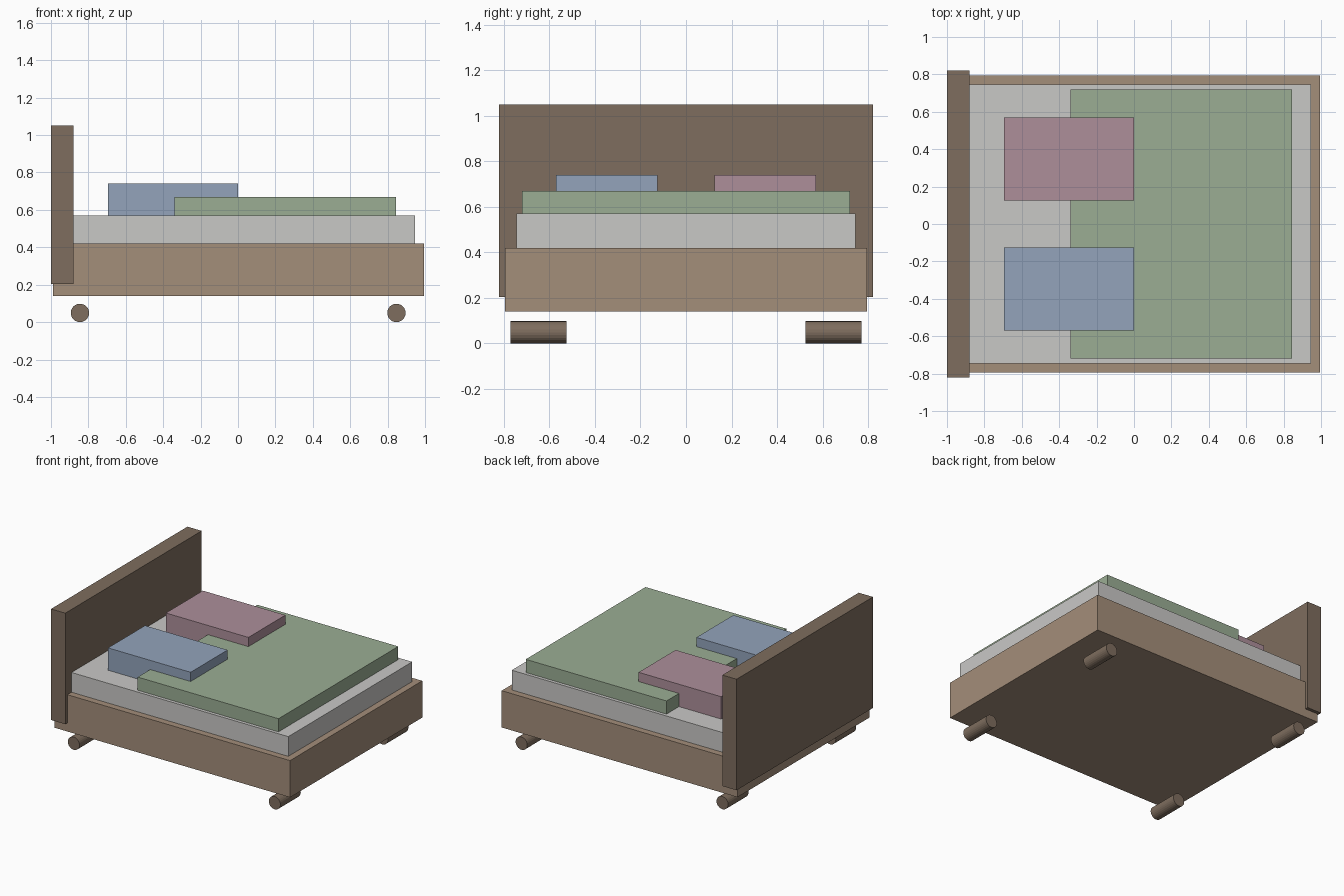
import bpy
from math import radians

cube = bpy.data.objects.get("Cube")
if cube:
    bpy.data.objects.remove(cube, do_unlink=True)


def material(name, rgb):
    """Flat material from an sRGB triple in 0-255."""
    lin = [((c / 255 + 0.055) / 1.055) ** 2.4 for c in rgb] + [1.0]
    mat = bpy.data.materials.new(name)
    mat.use_nodes = True
    mat.diffuse_color = lin
    mat.node_tree.nodes["Principled BSDF"].inputs["Base Color"].default_value = lin
    return mat


def box(name, x, y, z, mat):
    """Box spanning the given (min, max) ranges."""
    spans = (x, y, z)
    bpy.ops.mesh.primitive_cube_add(size=1, location=[(a + b) / 2 for a, b in spans])
    obj = bpy.context.object
    obj.name = name
    obj.scale = [b - a for a, b in spans]
    bpy.ops.object.transform_apply(location=False, rotation=False, scale=True)
    obj.data.materials.append(mat)
    return obj


dark_wood = material("dark wood", (126, 109, 94))
light_wood = material("light wood", (164, 142, 122))
white = material("white sheet", (201, 200, 198))
green = material("green blanket", (155, 174, 148))
blue = material("blue pillow", (147, 164, 187))
pink = material("pink pillow", (173, 143, 154))

# Bed frame, headboard and bedding
box("bed_frame", (-0.99, 0.995), (-0.795, 0.795), (0.14, 0.42), light_wood)
box("headboard", (-1.0, -0.88), (-0.82, 0.82), (0.205, 1.05), dark_wood)
box("mattress", (-0.94, 0.945), (-0.745, 0.745), (0.42, 0.57), white)
box("blanket", (-0.34, 0.845), (-0.72, 0.72), (0.57, 0.67), green)

# Pillows
box("right_pillow", (-0.695, 0.0), (-0.57, -0.125), (0.57, 0.74), blue)
box("left_pillow", (-0.695, 0.0), (0.125, 0.57), (0.57, 0.74), pink)

# Roller feet, lying along y below the frame
for end, x in (("head", -0.845), ("foot", 0.847)):
    for side, y in (("right", -0.647), ("left", 0.647)):
        bpy.ops.mesh.primitive_cylinder_add(
            vertices=24, radius=0.049, depth=0.245,
            location=(x, y, 0.049), rotation=(radians(90), 0, 0))
        roller = bpy.context.object
        roller.name = f"{end}_{side}_roller"
        roller.data.materials.append(dark_wood)
        bpy.ops.object.shade_smooth_by_angle(angle=radians(10))
